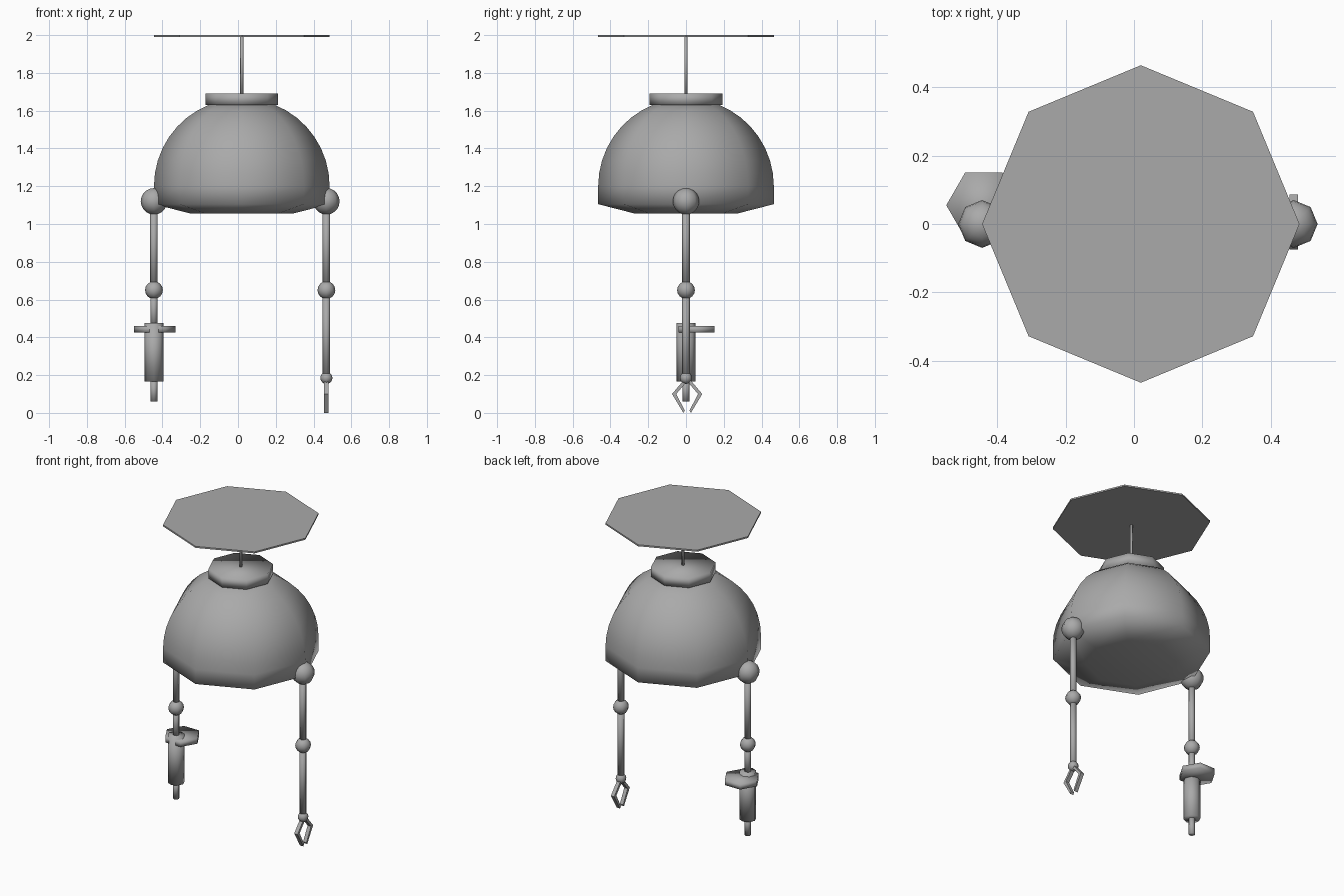
import bpy, bmesh
from math import sin, cos, pi, sqrt
from mathutils import Vector

if "Cube" in bpy.data.objects:
    bpy.data.objects.remove(bpy.data.objects["Cube"])

grey = bpy.data.materials.new("metal_grey")
grey.use_nodes = True
colour = (0.4, 0.4, 0.4, 1)
grey.diffuse_color = colour
grey.node_tree.nodes["Principled BSDF"].inputs["Base Color"].default_value = colour

BODY_X, GUN_X, CLAW_X = 0.02, -0.445, 0.468


def finish(name, bm, smooth=True):
    bmesh.ops.recalc_face_normals(bm, faces=bm.faces[:])
    for f in bm.faces:
        f.smooth = smooth
    mesh = bpy.data.meshes.new(name)
    bm.to_mesh(mesh)
    bm.free()
    mesh.materials.append(grey)
    obj = bpy.data.objects.new(name, mesh)
    bpy.context.collection.objects.link(obj)
    return obj


def lathe(name, x, profile, y=0, sides=8, smooth=True):
    """Closed solid of revolution from (radius, height) points, bottom to top."""
    bm = bmesh.new()
    rings = []
    for r, z in profile:
        rings.append([bm.verts.new((x + r * cos(2 * pi * i / sides),
                                    y + r * sin(2 * pi * i / sides), z))
                      for i in range(sides)])
    for a, b in zip(rings, rings[1:]):
        for i in range(sides):
            j = (i + 1) % sides
            bm.faces.new((a[i], a[j], b[j], b[i]))
    bm.faces.new(rings[0])
    bm.faces.new(rings[-1])
    return finish(name, bm, smooth)


def rod(name, x, r, z0, z1, **kw):
    return lathe(name, x, [(r, z0), (r, z1)], **kw)


def ball(name, x, z, r, rings=10):
    bm = bmesh.new()
    bmesh.ops.create_uvsphere(bm, u_segments=8, v_segments=rings, radius=r)
    bmesh.ops.translate(bm, verts=bm.verts[:], vec=Vector((x, 0, z)))
    return finish(name, bm)


# Domed body with a shallow underside
R, mid, neck = 0.465, 1.2, 0.17
profile = [(0.27, 1.055), (R, 1.105), (R, mid)]
for k in range(1, 9):
    a = 1.19 * k / 8
    profile.append((R * cos(a), mid + R * sin(a)))
lathe("body_dome", BODY_X, profile)

# Collar, mast and flat dish
rod("collar", BODY_X, 0.193, 1.63, 1.692)
rod("mast", BODY_X, 0.009, 1.68, 1.992)
rod("dish", BODY_X, R, 1.99, 2.0, smooth=False)

# Parts shared by both arms
for side, x in (("right", GUN_X), ("left", CLAW_X)):
    ball(side + "_shoulder", x, 1.12, 0.07)
    rod(side + "_upper_arm", x, 0.02, 0.66, 1.1)
    ball(side + "_elbow", x, 0.65, 0.047, 8)

# Tool arm with barrel, nozzle and hexagonal plate
rod("right_forearm", GUN_X, 0.019, 0.45, 0.64)
rod("barrel", GUN_X, 0.05, 0.165, 0.475)
rod("nozzle", GUN_X, 0.019, 0.06, 0.18)
rod("barrel_plate", GUN_X + 0.005, 0.11, 0.425, 0.46, y=0.055, sides=6)

# Gripper arm
rod("left_forearm", CLAW_X, 0.02, 0.19, 0.64)
ball("left_wrist", CLAW_X, 0.185, 0.032, 8)

# Two bent gripper fingers
for name, s in (("front_finger", -1), ("back_finger", 1)):
    outline = [(0.008, 0.185), (0.08, 0.1), (0.02, 0.0),
               (0.012, 0.012), (0.058, 0.1), (0.008, 0.158)]
    bm = bmesh.new()
    face = bm.faces.new([bm.verts.new((CLAW_X - 0.012, 0.006 + s * y, z))
                         for y, z in outline])
    ext = bmesh.ops.extrude_face_region(bm, geom=[face])
    moved = [v for v in ext["geom"] if isinstance(v, bmesh.types.BMVert)]
    bmesh.ops.translate(bm, verts=moved, vec=Vector((0.024, 0, 0)))
    finish(name, bm, smooth=False)
